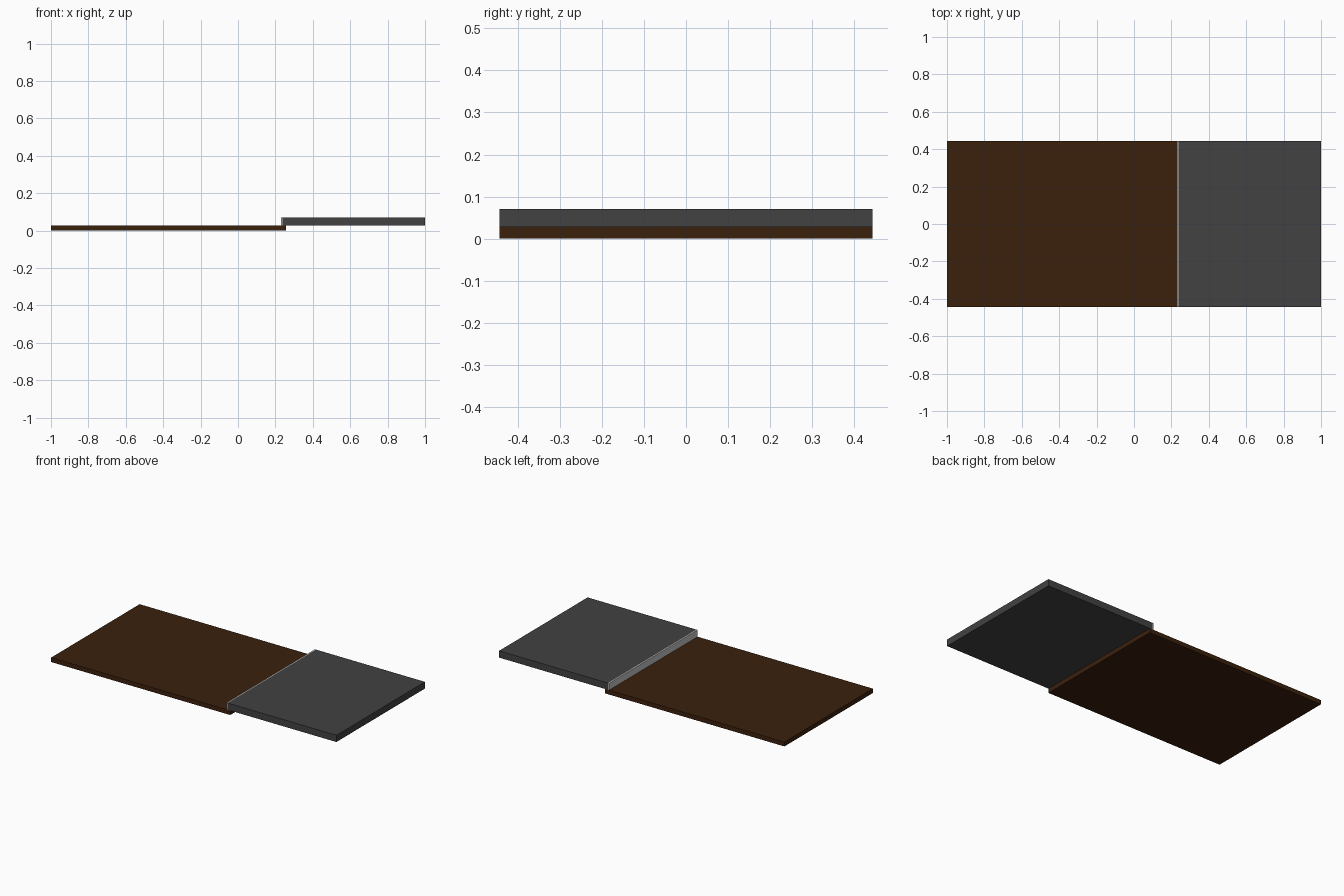
import bpy
import bmesh
from mathutils import Vector

cube = bpy.data.objects.get("Cube")
if cube:
    bpy.data.objects.remove(cube, do_unlink=True)

HALF_DEPTH = 0.443
BOARD_TOP = 0.028
SLAB_TOP = 0.071
STRIP_X = 0.229   # outer face of the edge strip
SLAB_X = 0.237    # where the strip meets the slab


def make_material(name, color):
    mat = bpy.data.materials.new(name)
    mat.use_nodes = True
    mat.diffuse_color = (*color, 1)
    bsdf = mat.node_tree.nodes["Principled BSDF"]
    bsdf.inputs["Base Color"].default_value = (*color, 1)
    return mat


def make_box(name, low, high, mat):
    low, high = Vector(low), Vector(high)
    bm = bmesh.new()
    bmesh.ops.create_cube(bm, size=1)
    bmesh.ops.scale(bm, vec=high - low, verts=bm.verts)
    bmesh.ops.translate(bm, vec=(low + high) / 2, verts=bm.verts)
    mesh = bpy.data.meshes.new(name)
    bm.to_mesh(mesh)
    bm.free()
    mesh.materials.append(mat)
    obj = bpy.data.objects.new(name, mesh)
    bpy.context.collection.objects.link(obj)
    return obj


brown = make_material("dark brown wood", (0.044, 0.015, 0.004))
grey = make_material("dark grey", (0.054, 0.054, 0.054))
pale = make_material("pale grey", (0.55, 0.55, 0.55))

# Thin lower board, reaching a little under the raised slab
make_box("lower_board", (-1, -HALF_DEPTH, 0), (0.256, HALF_DEPTH, BOARD_TOP), brown)

# Raised slab
make_box("raised_slab", (SLAB_X, -HALF_DEPTH, BOARD_TOP), (1, HALF_DEPTH, SLAB_TOP), grey)

# Pale strip along the slab's inner edge
make_box("edge_strip", (STRIP_X, -HALF_DEPTH, BOARD_TOP), (SLAB_X, HALF_DEPTH, SLAB_TOP), pale)
